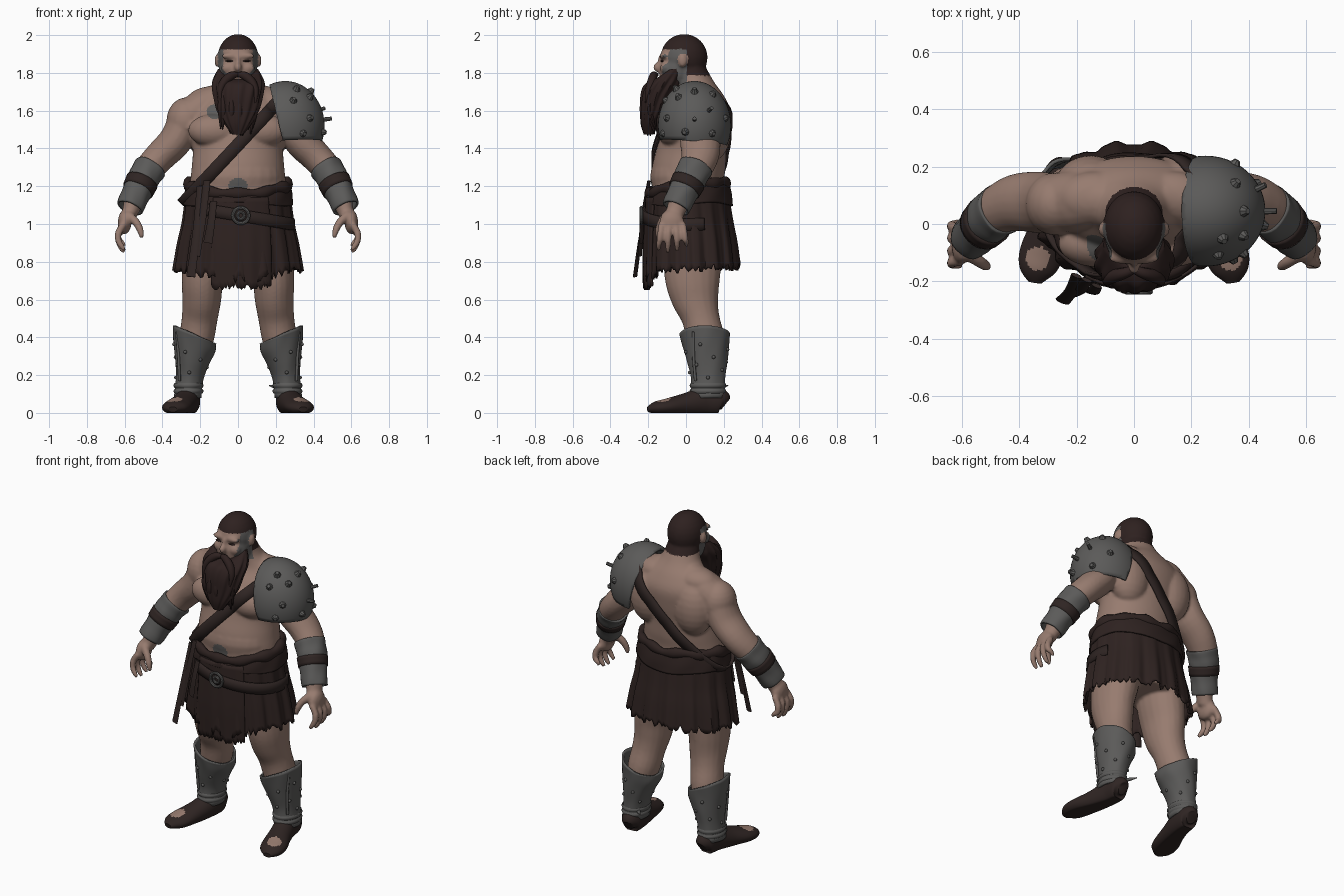
import bpy, bmesh, math, random
from mathutils import Vector, Matrix
from mathutils.bvhtree import BVHTree

if "Cube" in bpy.data.objects:
    bpy.data.objects.remove(bpy.data.objects["Cube"])

random.seed(4)
TAU = 2 * math.pi

def mat(name, r, g, b):
    m = bpy.data.materials.new(name)
    m.diffuse_color = (r, g, b, 1)
    m.use_nodes = True
    m.node_tree.nodes["Principled BSDF"].inputs["Base Color"].default_value = m.diffuse_color
    return m

SKIN = mat("skin", .31, .20, .16)
HAIR = mat("dark hair", .027, .015, .014)
CLOTH = mat("brown cloth", .027, .016, .0145)
LEATHER = mat("dark leather", .028, .018, .0165)
IRON = mat("grey iron", .105, .103, .1)
STUBBLE = mat("grey stubble", .11, .106, .103)

# ---------- helpers ----------
def dense(pts, sub):
    """Catmull-Rom interpolation of tuples"""
    out, n = [], len(pts)
    for i in range(n - 1):
        p = [pts[max(i - 1, 0)], pts[i], pts[i + 1], pts[min(i + 2, n - 1)]]
        for s in range(sub):
            t = s / sub
            out.append([.5 * (2 * b + (c - a) * t + (2 * a - 5 * b + 4 * c - d) * t * t
                        + (3 * b - a - 3 * c + d) * t ** 3) for a, b, c, d in zip(*p)])
    return out + [list(pts[-1])]

def skin(bm, rows, closed=True, caps=False):
    m = len(rows[0])
    for r0, r1 in zip(rows, rows[1:]):
        for i in range(m if closed else m - 1):
            j = (i + 1) % m
            bm.faces.new((r0[i], r0[j], r1[j], r1[i]))
    if caps:
        bm.faces.new(rows[0])
        bm.faces.new(rows[-1])

def tube(bm, pts, n=20, sub=4, s=1, ref=(0, 1, 0), caps=True, fn=None):
    """loft along a path of (x, y, z, side radius, ref radius); s=-1 mirrors in x"""
    d, rows = dense(pts, sub), []
    for k, p in enumerate(d):
        t = Vector(d[min(k + 1, len(d) - 1)][:3]) - Vector(d[max(k - 1, 0)][:3])
        u = t.cross(Vector(ref)).normalized()
        v = u.cross(t).normalized()
        row = []
        for i in range(n):
            a = TAU * i / n
            f = fn(a, k / (len(d) - 1)) if fn else 1
            q = Vector(p[:3]) + f * (u * p[3] * math.cos(a) + v * p[4] * math.sin(a))
            row.append(bm.verts.new((q.x * s, q.y, q.z)))
        rows.append(row)
    skin(bm, rows, True, caps)

def band(bm, secs, n=64, sub=4, fn=None, a0=0, a1=TAU, caps=False):
    """loft of level ellipses (z, x centre, y centre, x radius, y radius)"""
    d, rows, full = dense(secs, sub), [], a1 - a0 > 6.28
    for k, (z, xc, yc, rx, ry) in enumerate(d):
        row = []
        for i in range(n if full else n + 1):
            a = a0 + (a1 - a0) * i / n
            f, dz = fn(a, k / (len(d) - 1), i) if fn else (1, 0)
            row.append(bm.verts.new((xc + rx * f * math.cos(a), yc + ry * f * math.sin(a), z + dz)))
        rows.append(row)
    skin(bm, rows, full, caps)

def ball(bm, c, r, n=24):
    bmesh.ops.create_uvsphere(bm, u_segments=n, v_segments=n // 2, radius=1,
                              matrix=Matrix.Translation(c) @ Matrix.Diagonal((*r, 1)))

def finish(name, bm, m, solid=0, mirror=False, angle=50):
    bmesh.ops.recalc_face_normals(bm, faces=bm.faces[:])
    me = bpy.data.meshes.new(name)
    bm.to_mesh(me)
    bm.free()
    me.materials.append(m)
    me.polygons.foreach_set("use_smooth", [True] * len(me.polygons))
    me.set_sharp_from_angle(angle=math.radians(angle))
    ob = bpy.data.objects.new(name, me)
    bpy.context.collection.objects.link(ob)
    if solid:
        mod = ob.modifiers.new("thickness", 'SOLIDIFY')
        mod.thickness, mod.offset = solid, -1
    if mirror:
        ob.modifiers.new("mirror", 'MIRROR').use_mirror_merge = False
    return ob

# ---------- body: overlapping muscles fused by a voxel remesh ----------
bm = bmesh.new()
band(bm, [(.84, 0, .04, .22, .16), (1.0, 0, .03, .265, .19), (1.2, 0, .01, .255, .19), (1.3, 0, .015, .245, .195),
          (1.4, 0, .03, .24, .185), (1.5, 0, .05, .265, .18), (1.6, 0, .075, .26, .16), (1.68, 0, .08, .19, .12),
          (1.75, 0, .05, .115, .1), (1.84, 0, .01, .09, .09)], caps=True)
ball(bm, (0, -.02, 1.25), (.24, .17, .15))
ball(bm, (0, -.01, 1.882), (.108, .125, .124))
ball(bm, (0, -.048, 1.81), (.102, .095, .11))
ball(bm, (0, -.146, 1.83), (.02, .03, .026))
ball(bm, (0, -.13, 1.86), (.014, .022, .04))
for s in (-1, 1):
    ball(bm, (s * .111, -.018, 1.865), (.014, .024, .035))
    ball(bm, (s * .04, -.118, 1.89), (.05, .022, .018))
    ball(bm, (s * .05, -.11, 1.825), (.04, .028, .032))
    ball(bm, (s * .125, -.068, 1.495), (.14, .083, .088))
    ball(bm, (s * .13, .09, 1.655), (.14, .095, .075))
    ball(bm, (s * .15, .135, 1.5), (.125, .105, .17))
    ball(bm, (s * .275, .07, 1.545), (.104, .11, .125))
    tube(bm, [(.08, .085, 1.665, .085, .08), (.2, .08, 1.61, .095, .105), (.3, .07, 1.53, .085, .1)], s=s)
    ball(bm, (s * .2, .0, .56), (.06, .045, .07))
    tube(bm, [(.27, .07, 1.58, .09, .1), (.325, .075, 1.45, .089, .108), (.41, .075, 1.36, .083, .1),
              (.48, .045, 1.28, .077, .085), (.53, -.01, 1.18, .07, .072), (.565, -.05, 1.08, .046, .052),
              (.585, -.07, 1.03, .04, .05)], s=s)
    tube(bm, [(.14, .04, .98, .12, .16), (.17, .035, .82, .121, .155), (.188, .035, .7, .11, .145),
              (.192, .05, .6, .103, .125), (.203, .078, .5, .095, .1), (.222, .105, .38, .09, .1),
              (.25, .12, .25, .058, .072), (.265, .12, .1, .05, .06)], s=s)
    ball(bm, (s * .6, -.075, 1.01), (.036, .065, .065))
    for i, l in enumerate((.0, -.012, -.005, .02)):
        y, w = -.128 + .037 * i, .012 * (i - 1.4)
        tube(bm, [(.605, y, 1.0, .019, .019), (.632, y + w * .4, .955, .02, .018), (.634, y + w * .7, .915, .018, .017),
                  (.618, y + w, .885 + l, .016, .015), (.6, y + w, .862 + l, .011, .011)], n=12, s=s)
    tube(bm, [(.585, -.1, 1.05, .025, .025), (.54, -.13, 1.01, .022, .022), (.517, -.145, .965, .019, .019),
              (.508, -.148, .925, .012, .012)], n=12, s=s)
body = finish("body", bm, SKIN)
mod = body.modifiers.new("fuse", 'REMESH')
mod.mode, mod.voxel_size = 'VOXEL', .008
mod = body.modifiers.new("soften", 'SMOOTH')
mod.factor, mod.iterations = .5, 9
me = bpy.data.meshes.new_from_object(body.evaluated_get(bpy.context.evaluated_depsgraph_get()))
body.modifiers.clear()
body.data = me
me.materials.clear()
for m in (SKIN, HAIR, STUBBLE):
    me.materials.append(m)
# cropped hair, stubble and skin marks by position
for p in me.polygons:
    x, y, z = p.center
    p.use_smooth = True
    ear = abs(x) > .106 and z < 1.9 and y < .01
    if z > 1.925 + .1 * max(0, abs(x) - .08) or (y > .005 and z > 1.785 and not ear):
        p.material_index = 1
    elif 1.74 < z < 1.935 and abs(x) > (.078 if z > 1.83 else .06) and -.125 < y <= .005 and not ear:
        p.material_index = 2
    elif y < 0 and (math.hypot(x, z - 1.195) < .05 or math.hypot(x + .125, z - 1.595) < .04):
        p.material_index = 2
tree = BVHTree.FromPolygons([v.co for v in me.vertices], [p.vertices[:] for p in me.polygons])

# ---------- eyes ----------
bm = bmesh.new()
ball(bm, (.045, -.126, 1.863), (.022, .009, .005), 16)
finish("eye", bm, HAIR, mirror=True)

# ---------- beard, moustache and loose locks ----------
bm = bmesh.new()
band(bm, [(1.82, 0, -.072, .106, .065), (1.78, 0, -.098, .126, .082), (1.74, 0, -.122, .136, .097),
          (1.68, 0, -.15, .128, .088), (1.6, 0, -.17, .108, .07), (1.53, 0, -.19, .07, .048), (1.475, 0, -.198, .03, .025)],
     n=72, sub=5, caps=True,
     fn=lambda a, t, i: (1 + .05 * math.sin(13 * a + 5 * t) * min(1, 3 * t), -.06 * (1 - t) ** 6 * max(0, -math.sin(a)) ** 2))
for s in (-1, 1):
    tube(bm, [(0, -.158, 1.79, .012, .014), (.035, -.172, 1.785, .022, .02), (.075, -.183, 1.75, .022, .024),
              (.095, -.195, 1.70, .016, .02), (.09, -.21, 1.64, .005, .006)], n=12, s=s)
for i in range(14):
    x = -.095 + .19 * i / 13
    z = 1.57 + 1.5 * x * x
    y = -.232 + .4 * abs(x) + random.uniform(-.01, .01)
    tube(bm, [(x, y, z + .1, .01, .01), (x * .95, y - .004, z + .02, .017, .014),
              (x * .8 + random.uniform(-.02, .02), y + .025, z - random.uniform(.06, .11), .003, .003)], n=8)
finish("beard", bm, HAIR)

# ---------- kilt: pleated skirt, front panel, waist wrap and rolled top ----------
rag = [random.uniform(-.022, .022) for _ in range(200)]
def dip(a):
    return max(0, -math.sin(a)) ** 2
def pleat(a, t, i):
    return (1 + (.006 + .03 * t) * math.sin(15 * a) + .01 * t * math.sin(37 * a),
            t ** 4 * (rag[i] - .05 * max(0, -math.sin(a)) ** 3 + .01 * math.sin(a)) - .05 * dip(a) * (1 - t) ** 3)
kilt = [(1.2, 0, .012, .27, .212), (1.1, 0, .015, .283, .222), (1.0, 0, .02, .295, .232),
        (.9, 0, .025, .316, .244), (.765, 0, .03, .338, .254)]
bm = bmesh.new()
band(bm, kilt, n=160, fn=pleat)
finish("kilt", bm, CLOTH, solid=.012)
bm = bmesh.new()
band(bm, [(1.14, 0, .012, .289, .226), (1.0, 0, .015, .305, .238), (.85, 0, .02, .318, .25), (.665, 0, .02, .318, .245)],
     n=40, a0=math.radians(-117), a1=math.radians(-56),
     fn=lambda a, t, i: (1 + .012 * t * math.sin(22 * a), t ** 4 * rag[i + 60] * .7))
finish("front_panel", bm, CLOTH, solid=.012)
bm = bmesh.new()
band(bm, [(1.215, 0, .015, .276, .216), (1.16, 0, .016, .286, .228), (1.105, 0, .017, .292, .233)], n=72,
     fn=lambda a, t, i: (1 + .008 * math.sin(9 * a + 4 * t), .01 * math.sin(3 * a) - .06 * dip(a) * (1 - t)))
finish("waist_wrap", bm, CLOTH, solid=.012)
bm = bmesh.new()
ring = []
for k in range(72):
    a = TAU * k / 72
    w = .021 + .004 * math.sin(11 * a) + .006 * math.cos(a) ** 4
    c = Vector((.262 * math.cos(a), .012 + .208 * math.sin(a), 1.185 + .02 * abs(math.cos(a)) + .028 * math.sin(a)
                + .005 * math.sin(7 * a)))
    o = Vector((math.cos(a), math.sin(a), 0))
    ring.append([bm.verts.new(c + o * w * math.cos(b) + Vector((0, 0, 1.3 * w * math.sin(b))))
                 for b in [TAU * j / 10 for j in range(10)]])
skin(bm, ring + ring[:1])
finish("rolled_waist", bm, CLOTH)

# ---------- belt, buckle and hanging straps ----------
bm = bmesh.new()
band(bm, [(1.08, 0, .015, .3, .243), (1.015, 0, .015, .305, .247)], sub=2, a0=math.radians(-125), a1=math.radians(20),
     fn=lambda a, t, i: (1, -.05 * math.cos(a)))
finish("belt", bm, LEATHER, solid=.012)
for r, w in ((.042, .009), (.018, .008)):
    bpy.ops.mesh.primitive_torus_add(location=(.015, -.237, 1.045), rotation=(math.pi / 2, 0, 0), major_segments=20,
                                     minor_segments=8, major_radius=r, minor_radius=w)
    bpy.context.object.name = "buckle"
    bpy.context.object.data.materials.append(IRON)
bm = bmesh.new()
for x, y, z0, z1, dx, dy in ((-.165, -.195, 1.23, .83, -.06, -.05), (-.2, -.18, 1.2, .72, -.05, -.09),
                             (-.13, -.215, 1.12, .9, -.03, -.02)):
    tube(bm, [(x, y, z0, .02, .007), (x + dx * .4, y + dy * .5 - .01, (z0 + z1) / 2, .022, .007),
              (x + dx, y + dy, z1, .026, .007)], n=8, ref=(.4, 1, 0))
finish("hanging_straps", bm, LEATHER)

# ---------- chest strap wrapped on the body by ray casting ----------
bm = bmesh.new()
ax, n = Vector((.44, 0, .47)).normalized(), Vector((-.47, 0, .44)).normalized()
rows = []
for k in range(64):
    a = TAU * k / 64
    d = ax * math.cos(a) + Vector((0, math.sin(a), 0))
    org = [Vector((-.01, .03, 1.41)) + n * w for w in (-.034, 0, .034)]
    r = max(tree.ray_cast(o, d)[3] or .2 for o in org) + .013
    rows.append([bm.verts.new(o + d * r) for o in org])
skin(bm, rows + rows[:1], closed=False)
finish("chest_strap", bm, LEATHER, solid=.012)

# ---------- shoulder plate with studs and two spikes ----------
C, R = Vector((.25, .045, 1.52)), Vector((.208, .193, .237))
bm = bmesh.new()
ball(bm, C, R, 56)
for co, no in (((.17, 0, 1.72), (.29, 0, .07)), ((.3, 0, 1.435), (-.05, .08, 1))):
    bmesh.ops.bisect_plane(bm, geom=bm.verts[:] + bm.edges[:] + bm.faces[:], plane_co=co, plane_no=no, clear_inner=True)
finish("shoulder_plate", bm, IRON, solid=.014)
bm = bmesh.new()
for az, el, h in ((0, 8, .035), (25, 20, .03), (-50, 10, .008), (-35, 40, .01), (45, 45, .008), (0, 50, .012),
                  (-75, 35, .006), (60, 10, .006), (-15, -8, .01), (-62, -10, .006), (-60, 55, .012), (30, -10, .006)):
    a, e = math.radians(az), math.radians(el)
    d = Vector((math.cos(a) * math.cos(e), math.sin(a) * math.cos(e), math.sin(e)))
    bmesh.ops.create_cone(bm, cap_ends=True, segments=8, radius1=.026 if h < .02 else .012, radius2=.01, depth=h + .02,
                          matrix=Matrix.Translation(C + d * R + d * h * .4) @ d.to_track_quat('Z', 'Y').to_matrix().to_4x4())
finish("shoulder_studs", bm, IRON, angle=30)

# ---------- bracers with a dark wrap ----------
def rough(a, t):
    return 1 + .025 * math.sin(5 * a + 9 * t) + .012 * math.sin(23 * t)
bm = bmesh.new()
tube(bm, [(.462, .052, 1.3, .088, .092), (.5, .022, 1.24, .083, .088), (.535, -.015, 1.17, .077, .08),
          (.572, -.053, 1.085, .073, .075)], n=28, sub=6, caps=False, fn=rough)
finish("bracer", bm, IRON, solid=.012, mirror=True)
bm = bmesh.new()
tube(bm, [(.508, .013, 1.225, .088, .092), (.53, -.01, 1.18, .084, .087)], n=28, sub=3, caps=False)
finish("bracer_wrap", bm, LEATHER, solid=.014, mirror=True)

# ---------- greaves, ankle ties and studs ----------
bm = bmesh.new()
band(bm, [(.415, .23, .1, .115, .134), (.35, .23, .105, .111, .122), (.27, .243, .112, .09, .107),
          (.18, .256, .118, .073, .09), (.08, .266, .115, .073, .093)], n=40,
     fn=lambda a, t, i: (1 + .012 * math.sin(7 * a + 8 * t), .048 * math.cos(a) * (1 - t) ** 2))
finish("greave", bm, IRON, solid=.012, mirror=True)
bm = bmesh.new()
for z in (.115, .145):
    band(bm, [(z + .012, .262, .116, .074, .092), (z, .262, .116, .08, .097), (z - .012, .262, .116, .074, .092)], n=32, sub=2)
for k in range(14):
    a, t = 2.4 * k, (k + .5) / 14
    r = .072 + .04 * t
    ball(bm, (.256 - .026 * t + r * math.cos(a), .117 - .015 * t + (r + .016) * math.sin(a), .18 + .19 * t), (.01,) * 3, 8)
tube(bm, [(.325, .04, .43, .008, .008), (.315, .04, .3, .008, .008), (.31, .05, .17, .008, .008)], n=8)
finish("greave_ties_and_studs", bm, IRON, mirror=True)
bm = bmesh.new()
tube(bm, [(.21, .17, .135, .012, .012), (.185, .2, .14, .008, .008), (.165, .222, .145, .003, .003)], n=8, ref=(0, 0, 1))
finish("ankle_tie_end", bm, IRON)

# ---------- shoes with a worn patch on the toes ----------
bm = bmesh.new()
tube(bm, [(.255, .205, .045, .03, .035), (.258, .18, .06, .056, .07), (.265, .1, .062, .062, .076),
          (.29, 0, .045, .067, .06), (.322, -.1, .032, .076, .044), (.338, -.16, .026, .063, .034), (.345, -.203, .018, .024, .014)],
     n=44, sub=10, ref=(0, 0, 1))
for v in bm.verts:
    v.co.z = max(v.co.z, 0)
shoe = finish("shoe", bm, LEATHER, mirror=True)
shoe.data.materials.append(SKIN)
for p in shoe.data.polygons:
    if p.normal.z > .3 and math.hypot(p.center.x - .335, p.center.y + .12) < .042:
        p.material_index = 1
